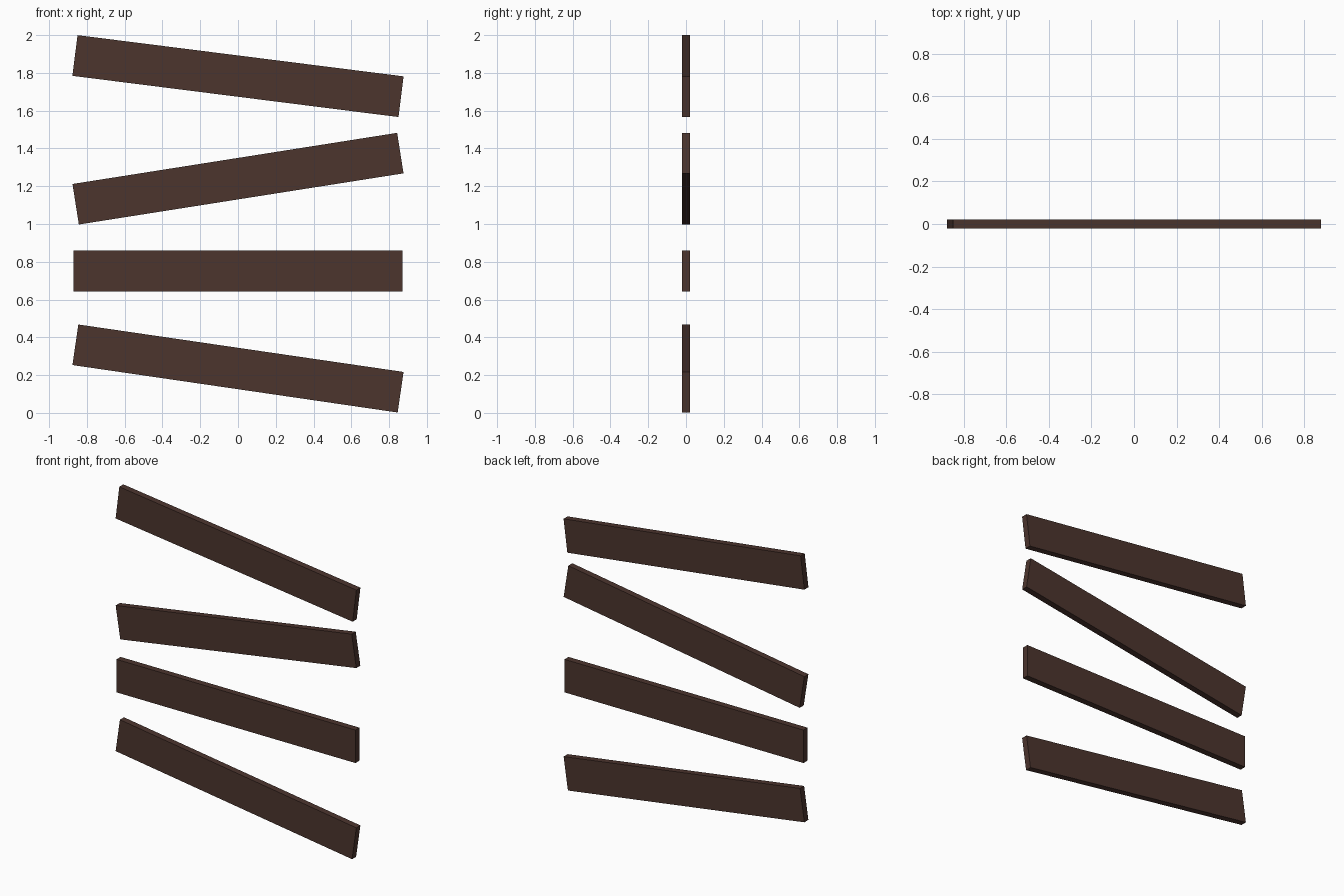
import bpy
import math

if "Cube" in bpy.data.objects:
    bpy.data.objects.remove(bpy.data.objects["Cube"])

LENGTH, THICKNESS, WIDTH = 1.74, 0.042, 0.217

wood = bpy.data.materials.new("dark brown wood")
wood.diffuse_color = (0.072, 0.035, 0.027, 1.0)
wood.use_nodes = True
wood.node_tree.nodes["Principled BSDF"].inputs["Base Color"].default_value = wood.diffuse_color


def plank(name, z, tilt):
    """One flat board, tilted in the front plane (positive = right end up)."""
    bpy.ops.mesh.primitive_cube_add(size=1, location=(0, 0, z))
    ob = bpy.context.object
    ob.name = name
    ob.scale = (LENGTH, THICKNESS, WIDTH)
    ob.rotation_euler = (0, -math.radians(tilt), 0)
    ob.data.materials.append(wood)


# Four loose boards, bottom to top
plank("bottom_plank", 0.235, -8.3)
plank("level_plank", 0.75, 0.0)
plank("rising_plank", 1.24, 8.95)
plank("top_plank", 1.783, -7.2)
